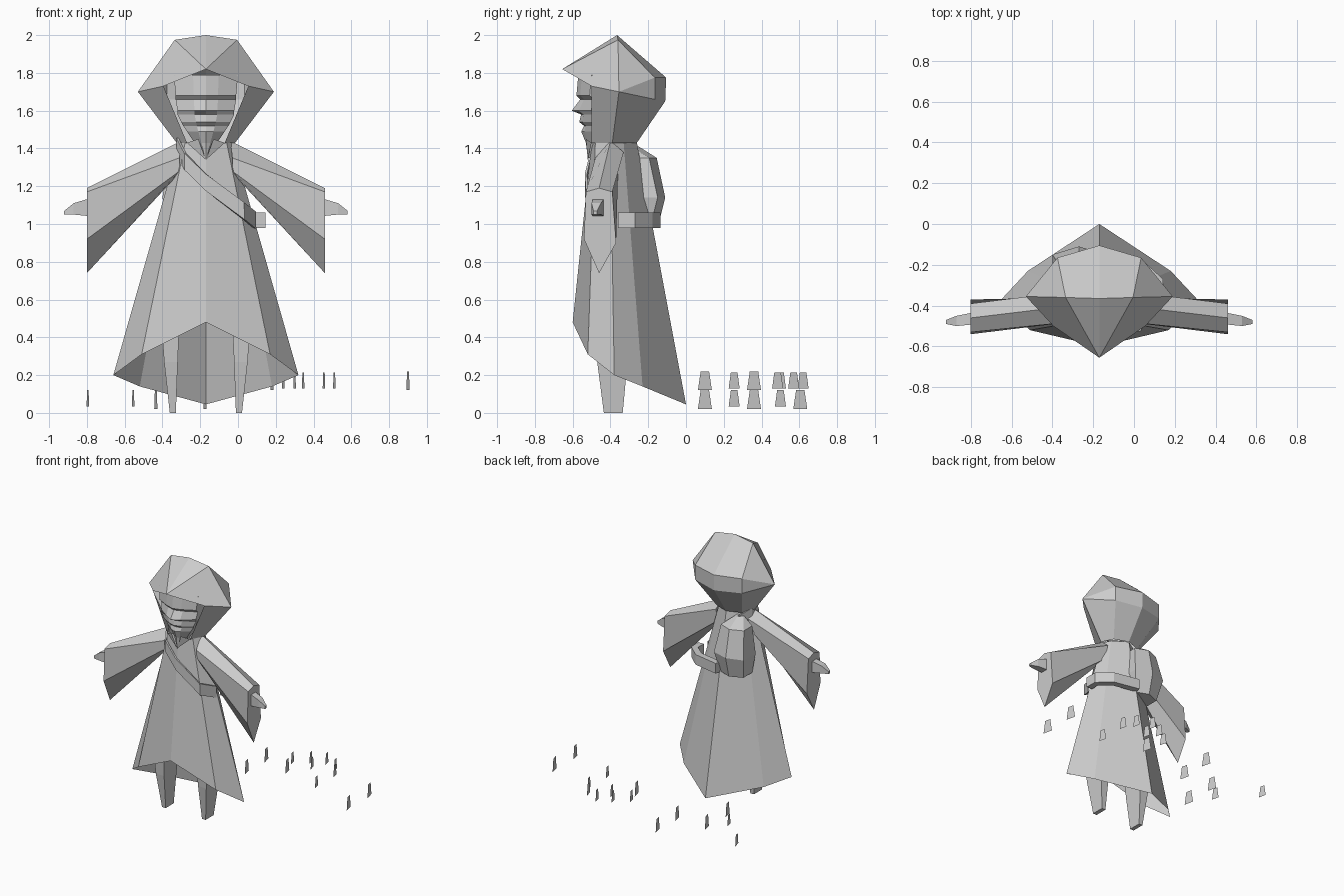
import bpy
import bmesh
from mathutils import Vector

default_cube = bpy.data.objects.get("Cube")
if default_cube:
    bpy.data.objects.remove(default_cube, do_unlink=True)

FIGURE_X = -0.17  # the figure stands beside the centre of the scene

grey = bpy.data.materials.new("plain_grey")
grey.use_nodes = True
colour = (0.6, 0.6, 0.6, 1)
grey.diffuse_color = colour
grey.node_tree.nodes["Principled BSDF"].inputs["Base Color"].default_value = colour


def build(name, points, faces, mirrored=False, offset=FIGURE_X, thickness=0):
    """Make a flat shaded object, optionally mirrored across the figure."""
    bm = bmesh.new()
    corners = [bm.verts.new(point) for point in points]
    for face in faces:
        bm.faces.new([corners[index] for index in face])
    bmesh.ops.recalc_face_normals(bm, faces=bm.faces)
    mesh = bpy.data.meshes.new(name)
    bm.to_mesh(mesh)
    bm.free()
    mesh.materials.append(grey)
    part = bpy.data.objects.new(name, mesh)
    part.location.x = offset
    bpy.context.collection.objects.link(part)
    if mirrored:
        modifier = part.modifiers.new("mirror", "MIRROR")
        modifier.use_clip = True
    if thickness:
        modifier = part.modifiers.new("thickness", "SOLIDIFY")
        modifier.thickness = thickness
        modifier.offset = 0
    return part


def loft(name, rings, closed=True, caps=True, **options):
    """Join rings of equal length with quads, and cap both ends if wanted."""
    size = len(rings[0])
    points = [point for ring in rings for point in ring]
    faces = []
    for row in range(len(rings) - 1):
        for column in range(size if closed else size - 1):
            following = (column + 1) % size
            low, high = row * size, (row + 1) * size
            faces.append((low + column, low + following, high + following, high + column))
    if closed and caps:
        faces.append(tuple(range(size)))
        faces.append(tuple(range(len(points) - size, len(points))))
    return build(name, points, faces, **options)


def box_ring(axis, level, centre, half):
    """Four corners around a centre, on a plane across the x or z axis."""
    corners = []
    for first, second in ((-1, -1), (1, -1), (1, 1), (-1, 1)):
        a = centre[0] + first * half[0]
        b = centre[1] + second * half[1]
        corners.append((level, a, b) if axis == "x" else (a, b, level))
    return corners


# Robe: open skirt rising to the neck, with a hem that dips at the back
hem = [(0, -.6, .48), (.34, -.52, .31), (.49, -.38, .2), (.35, -.23, .14), (0, 0, .045)]
neck = [(0, -.5, 1.43), (.11, -.48, 1.43), (.14, -.4, 1.43), (.11, -.33, 1.43), (0, -.26, 1.43)]
loft("robe", [hem, neck], closed=False, mirrored=True)

# Sleeves: wide hanging cuffs
shoulder = [(.13, -.4, 1.44), (.14, -.48, 1.35), (.14, -.47, 1.28),
            (.14, -.42, 1.27), (.14, -.36, 1.28), (.14, -.33, 1.38)]
cuff = [(.63, y, z) for y, z in ((-.46, 1.19), (-.53, 1.17), (-.54, .92),
                                 (-.46, .74), (-.37, .9), (-.39, 1.17))]
loft("sleeves", [shoulder, cuff], mirrored=True)

# Hands and thumbs
loft("hands", [box_ring("x", .6, (-.46, 1.09), (.03, .05)),
               box_ring("x", .7, (-.475, 1.08), (.025, .03)),
               box_ring("x", .75, (-.48, 1.06), (.01, .01))], mirrored=True)

# Legs
loft("legs", [box_ring("z", .6, (.19, -.39), (.055, .1)),
              box_ring("z", .27, (.185, -.39), (.036, .08)),
              box_ring("z", 0, (.175, -.385), (.016, .05))], mirrored=True)

# Hood: half shell around an open front
hood = {
    "peak": (0, -.655, 1.82), "crown": (0, -.365, 2), "crown_side": (.165, -.36, 1.975),
    "brim": (.225, -.5, 1.73), "side": (.36, -.355, 1.7),
    "rear_top": (.205, -.165, 1.775), "rear_low": (.205, -.165, 1.66),
    "back_top": (0, -.105, 1.775), "back_low": (0, -.11, 1.65),
    "throat": (.1, -.5, 1.43), "neck_side": (.155, -.39, 1.43),
    "neck_rear": (.11, -.3, 1.43), "neck_back": (0, -.26, 1.43),
    "tip": (0, -.52, 1.34), "collar": (.04, -.53, 1.45),
}
panels = [
    "peak crown crown_side", "peak crown_side side brim", "crown_side rear_top side",
    "crown back_top rear_top crown_side", "side rear_top rear_low",
    "rear_top back_top back_low rear_low", "side rear_low neck_rear neck_side",
    "rear_low back_low neck_back neck_rear", "brim side neck_side throat",
    "throat tip collar",
]
names = list(hood)
build("hood", list(hood.values()),
      [[names.index(corner) for corner in panel.split()] for panel in panels], mirrored=True)

# Face: brow, eyes, nose, mouth and pointed chin as rows of (height, front, cheek, width)
rows = [(1.79, -.57, -.53, .17), (1.68, -.58, -.54, .16), (1.66, -.56, -.52, .16),
        (1.6, -.605, -.53, .15), (1.58, -.555, -.53, .15), (1.54, -.565, -.53, .13),
        (1.52, -.54, -.52, .12), (1.49, -.555, -.52, .1), (1.43, -.53, -.51, .06),
        (1.35, -.52, -.51, .01)]
loft("face", [[(0, front, z), (width * .4, (front + cheek) / 2, z),
               (width, cheek + .03, z), (width, -.42, z)]
              for z, front, cheek, width in rows], closed=False, mirrored=True)


def ribbon(name, path, half_height, thickness):
    """Upright band following a path."""
    lift = Vector((0, 0, half_height))
    rings = [[Vector(point) - lift, Vector(point) + lift] for point in path]
    loft(name, rings, closed=False, thickness=thickness)


# Strap over one shoulder, and the thick band round the other hip
ribbon("shoulder_strap", [(-.1, -.27, 1.37), (-.15, -.36, 1.41), (-.15, -.43, 1.41),
                          (-.11, -.505, 1.33), (0, -.53, 1.22), (.2, -.52, 1.07),
                          (.26, -.4, 1.02)], .045, .012)
ribbon("hip_band", [(.29, -.36, 1.02), (.29, -.28, 1.02), (.2, -.2, 1.02),
                    (0, -.16, 1.02)], .04, .05)

# Pack on the back, rows of (height, half width, rear edge)
pack_rows = [(.98, .1, -.15), (1.14, .13, -.11), (1.35, .1, -.155), (1.41, .03, -.25)]
loft("back_pack", [[(-.1 - half, -.3, z), (-.1 - half, rear - .04, z), (-.1, rear, z),
                    (-.1 + half, rear - .04, z), (-.1 + half, -.3, z)]
                   for z, half, rear in pack_rows])


def footprint_plate(number, x, y, base, large):
    """Thin upright marker, narrower at the top."""
    half = .037 if large else .029
    top = base + (.1 if large else .085)
    points = []
    for z, width in ((base, half), (top, half * .6)):
        points.append((x + width * .23, y - width, z))
        points.append((x - width * .23, y + width, z))
    build(f"ground_plate_{number}", points, [(0, 1, 3, 2)], offset=0)


# Scattered plates behind the figure, in a low and a raised group
low_large = [(-.435, .1), (-.435, .36), (-.175, .36), (-.175, .605)]
low_small = [(-.795, .5), (-.555, .255)]
high_large = [(.18, .36), (.9, .1), (.9, .36)]
high_small = [(.135, .49), (.24, .57), (.3, .5), (.345, .62),
              (.455, .57), (.51, .255), (.51, .485)]
count = 0
for group, base, large in ((low_large, .02, True), (low_small, .035, False),
                           (high_large, .12, True), (high_small, .13, False)):
    for x, y in group:
        count += 1
        footprint_plate(count, x, y, base, large)
